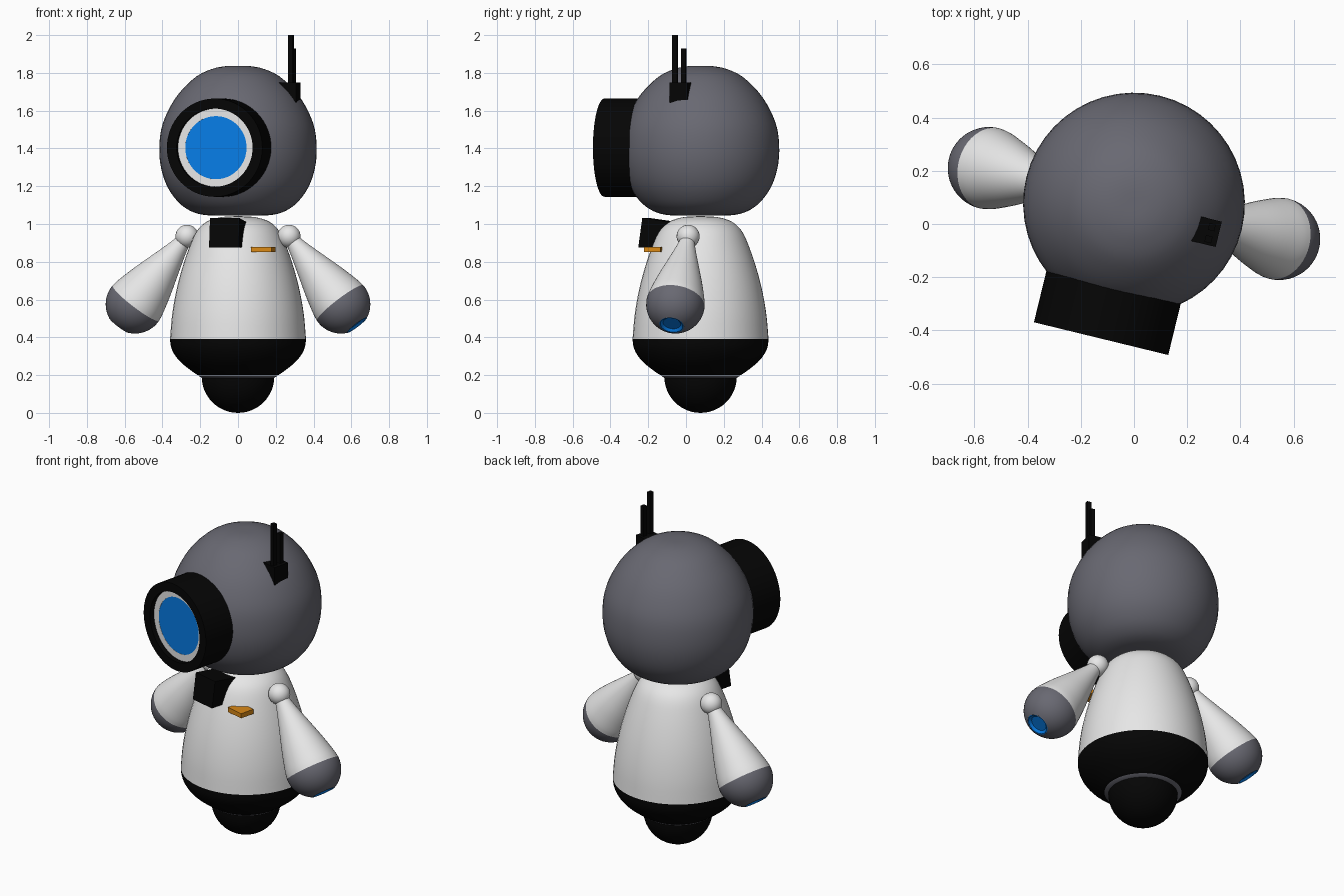
import bpy, bmesh, math
from mathutils import Matrix, Vector

if "Cube" in bpy.data.objects:
    bpy.data.objects.remove(bpy.data.objects["Cube"])

# Everything is turned a little about the vertical axis of the body
FRAME = Matrix.Translation((0, 0.077, 0)) @ Matrix.Rotation(-0.239, 4, 'Z')


def material(name, rgb):
    m = bpy.data.materials.new(name)
    m.diffuse_color = (*rgb, 1)
    m.use_nodes = True
    m.node_tree.nodes["Principled BSDF"].inputs["Base Color"].default_value = m.diffuse_color
    return m


WHITE = material("white", (0.8, 0.8, 0.8))
GREY = material("dark grey", (0.14, 0.14, 0.168))
BLACK = material("black", (0.0015, 0.0015, 0.0015))
BLUE = material("blue", (0.002, 0.21, 0.82))
ORANGE = material("orange", (0.7, 0.25, 0.008))


def finish(name, bm, mat, matrix, smooth=True):
    bmesh.ops.recalc_face_normals(bm, faces=bm.faces)
    me = bpy.data.meshes.new(name)
    bm.to_mesh(me)
    bm.free()
    me.materials.append(mat)
    ob = bpy.data.objects.new(name, me)
    bpy.context.collection.objects.link(ob)
    ob.matrix_world = FRAME @ matrix
    if smooth:
        bpy.ops.object.select_all(action='DESELECT')
        ob.select_set(True)
        bpy.context.view_layer.objects.active = ob
        bpy.ops.object.shade_smooth_by_angle(angle=math.radians(35))
    return ob


def curve(points, steps=3):
    """Smooth curve through the profile points."""
    p = [Vector(q) for q in points]
    p = [2 * p[0] - p[1]] + p + [2 * p[-1] - p[-2]]
    out = []
    for a, b, c, d in zip(p, p[1:], p[2:], p[3:]):
        for i in range(steps):
            t = i / steps
            out.append(0.5 * (2 * b + (c - a) * t + (2 * a - 5 * b + 4 * c - d) * t * t
                              + (3 * b - a - 3 * c + d) * t ** 3))
    return [(max(v.x, 0), v.y) for v in out] + [tuple(points[-1])]


def lathe(name, profile, mat, matrix=Matrix(), segments=48):
    """Spin (radius, height) points around local z."""
    bm = bmesh.new()
    verts = [bm.verts.new((r, 0, h)) for r, h in profile]
    edges = [bm.edges.new(pair) for pair in zip(verts, verts[1:])]
    bmesh.ops.spin(bm, geom=verts + edges, cent=(0, 0, 0), axis=(0, 0, 1),
                   angle=2 * math.pi, steps=segments, use_merge=False)
    bmesh.ops.remove_doubles(bm, verts=bm.verts, dist=0.0003)
    return finish(name, bm, mat, matrix)


def box(name, x, y, z, mat, lean=0):
    """Box from ranges; lean moves the top front edge back and the top back edge down."""
    bm = bmesh.new()
    bmesh.ops.create_cube(bm, size=1)
    for v in bm.verts:
        front, top = v.co.y < 0, v.co.z > 0
        v.co = (x[v.co.x > 0], y[not front] + (front and top) * lean,
                z[top] - (top and not front) * lean)
    return finish(name, bm, mat, Matrix(), False)


def arc(radius, start, end, centre=0.0, n=12):
    return [(radius * math.cos(a), centre + radius * math.sin(a))
            for a in (math.radians(start + (end - start) * i / n) for i in range(n + 1))]


# Body: white shell, black base, grey collar and rolling ball
lathe("body_shell", curve([(0.36, 0.39), (0.351, 0.5), (0.336, 0.6), (0.314, 0.7),
                           (0.285, 0.8), (0.253, 0.89), (0.226, 0.95), (0.195, 0.99),
                           (0.15, 1.02), (0.085, 1.037), (0, 1.042)]), WHITE)
lathe("body_base", [(0, 0.2)] + curve([(0.213, 0.2), (0.25, 0.225), (0.303, 0.268),
                                       (0.337, 0.31), (0.355, 0.35), (0.36, 0.39)]), BLACK)
lathe("base_collar", [(0, 0.199), (0.213, 0.199), (0.193, 0.186), (0, 0.186)], GREY)
lathe("rolling_ball", arc(0.192, -90, 0, 0.192), BLACK)

# Head
lathe("head", curve([(0, 1.044), (0.14, 1.045), (0.21, 1.054), (0.268, 1.078), (0.322, 1.122),
                     (0.373, 1.195), (0.405, 1.285), (0.417, 1.385), (0.407, 1.5),
                     (0.37, 1.6), (0.31, 1.695), (0.222, 1.78), (0.14, 1.82), (0.07, 1.835),
                     (0, 1.837)]), GREY)

# Eye: black tube with a white ring and a blue lens set back inside its rim
eye = Matrix.Translation((0, 0, 1.404)) @ Matrix.Rotation(math.pi / 2, 4, 'X')
lathe("eye_tube", [(0, 0.25), (0.26, 0.25), (0.26, 0.523), (0.207, 0.523),
                   (0.207, 0.487), (0, 0.487)], BLACK, eye, 64)
lathe("eye_ring", [(0.207, 0.488), (0.207, 0.494), (0.167, 0.494), (0.167, 0.488)], WHITE, eye, 64)
lathe("eye_lens", [(0.167, 0.488), (0.167, 0.493), (0, 0.493)], BLUE, eye, 64)

# Antenna block and rods
box("antenna_block", (0.242, 0.337), (-0.086, 0.012), (1.64, 1.75), BLACK)
box("antenna_long", (0.291, 0.317), (-0.077, -0.051), (1.72, 2.0), BLACK)
box("antenna_short", (0.293, 0.318), (-0.03, -0.004), (1.72, 1.93), BLACK)

# Chest box and badge
box("chest_box", (-0.08, 0.08), (-0.32, -0.14), (0.875, 1.032), BLACK, 0.022)
box("chest_badge", (0.133, 0.244), (-0.25, -0.16), (0.851, 0.879), ORANGE)

# Arms: shoulder ball, tapered sleeve, rounded hand, blue emitter sunk in the tip
for side, label in ((1, "right"), (-1, "left")):
    shoulder = Vector((0.278 * side, 0, 0.935))
    hand = Vector((0.5615 * side, 0, 0.575))
    axis = hand - shoulder
    length = axis.length
    arm = Matrix.Translation(shoulder) @ axis.to_track_quat('Z', 'Y').to_matrix().to_4x4()
    seam = length - 0.008
    tip = length + 0.1405
    lathe(label + "_shoulder", arc(0.061, -90, 90), WHITE, arm, 32)
    lathe(label + "_sleeve", curve([(0.036, 0.02), (0.054, 0.09), (0.088, 0.2), (0.119, 0.3),
                                    (0.138, 0.37), (0.15, 0.42), (0.1545, seam)]), WHITE, arm)
    lathe(label + "_hand", [(0.1545, seam)] + arc(0.155, 0, 65, length), GREY, arm)
    lathe(label + "_emitter", [(0.0655, tip), (0.06, tip), (0.047, tip - 0.012),
                               (0, tip - 0.012)], BLUE, arm, 32)
